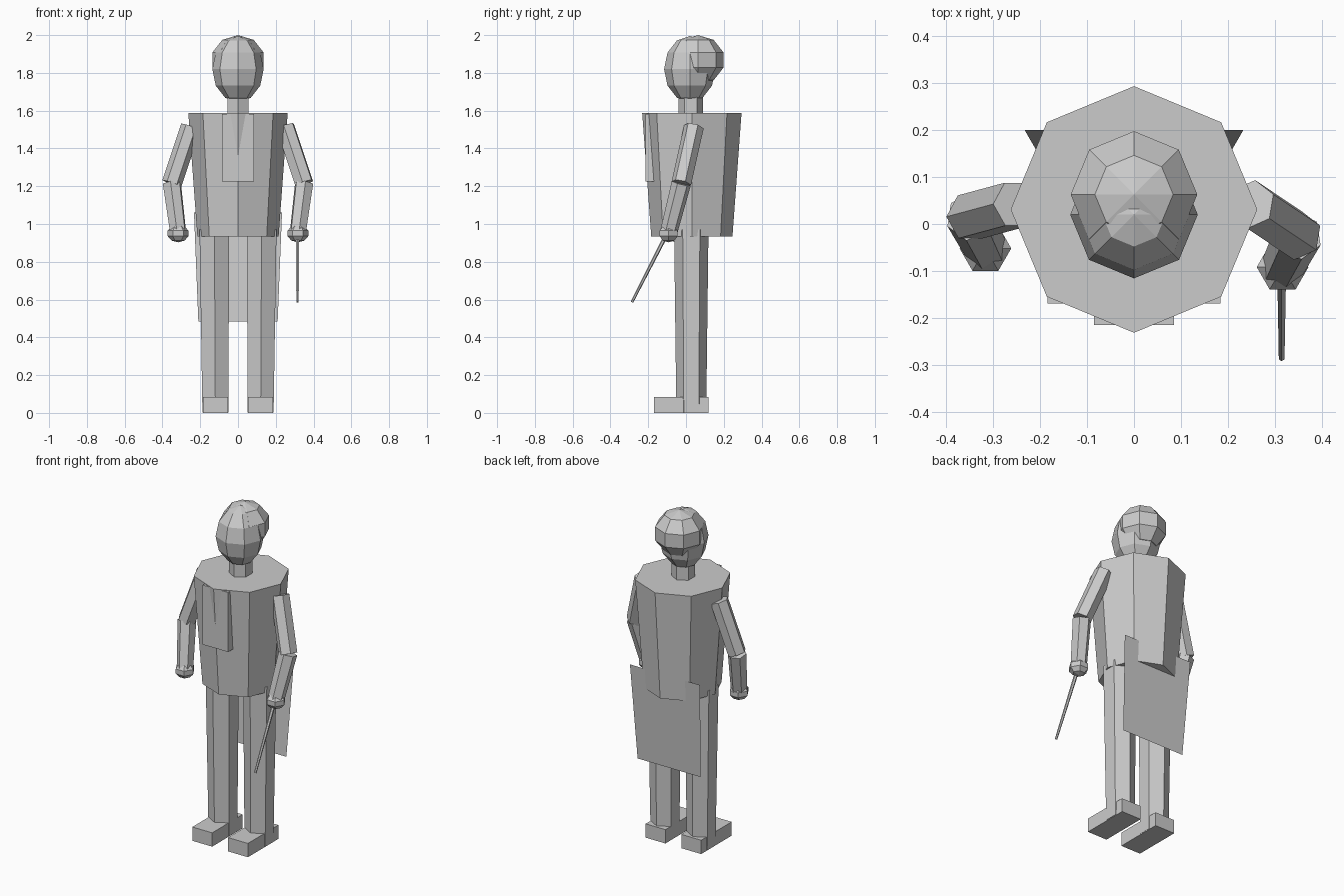
import bpy, bmesh
from math import pi
from mathutils import Matrix, Vector

if "Cube" in bpy.data.objects:
    bpy.data.objects.remove(bpy.data.objects["Cube"])

# One plain grey for the whole figure
grey = bpy.data.materials.new("plain_grey")
grey.use_nodes = True
colour = (0.6, 0.6, 0.6, 1)
grey.diffuse_color = colour
grey.node_tree.nodes["Principled BSDF"].inputs["Base Color"].default_value = colour


def finish(name, bm):
    mesh = bpy.data.meshes.new(name)
    bm.to_mesh(mesh)
    bm.free()
    mesh.materials.append(grey)
    obj = bpy.data.objects.new(name, mesh)
    bpy.context.collection.objects.link(obj)
    return obj


def prism(name, start, end, r_start, r_end, sides=6):
    """Tapered prism between two points, with a corner facing the front."""
    a, b = Vector(start), Vector(end)
    turn = Vector((0, 0, 1)).rotation_difference(b - a).to_matrix().to_4x4()
    bm = bmesh.new()
    bmesh.ops.create_cone(bm, cap_ends=True, segments=sides, radius1=r_start,
                          radius2=r_end, depth=(b - a).length,
                          matrix=Matrix.Translation((a + b) / 2) @ turn)
    return finish(name, bm)


def ball(name, centre, width, height, segments, rings, spin=0):
    matrix = (Matrix.Translation(centre) @ Matrix.Rotation(spin, 4, 'Z')
              @ Matrix.Diagonal((width, width, height, 1)))
    bm = bmesh.new()
    bmesh.ops.create_uvsphere(bm, u_segments=segments, v_segments=rings,
                              radius=1, matrix=matrix)
    return finish(name, bm)


def box(name, low, high):
    low, high = Vector(low), Vector(high)
    bm = bmesh.new()
    bmesh.ops.create_cube(bm, size=1, matrix=Matrix.Translation((low + high) / 2)
                          @ Matrix.Diagonal((*(high - low), 1)))
    return finish(name, bm)


# Torso, shirt front and neck
prism("coat_body", (0, 0.031, 0.935), (0, 0.031, 1.588), 0.215, 0.263, 8)
box("shirt_front", (-0.085, -0.215, 1.225), (0.085, -0.16, 1.583))
prism("neck", (0, 0.025, 1.56), (0, 0.025, 1.72), 0.064, 0.064)

# Head and hair
ball("head", (0, 0.02, 1.82), 0.136, 0.175, 8, 6)
ball("hair", (0, 0.063, 1.868), 0.142, 0.132, 8, 5)

# Coat tail: a single sheet hanging behind the legs
bm = bmesh.new()
corners = [(-0.233, 0.2, 1.06), (0.233, 0.2, 1.06),
           (0.21, 0.16, 0.485), (-0.21, 0.16, 0.485)]
bm.faces.new([bm.verts.new(c) for c in corners])
finish("coat_tail", bm)

# Legs, feet, arms and hands; the left forearm reaches further forward
for side, s, reach in (("left", 1, 0.04), ("right", -1, 0)):
    prism(side + "_leg", (s * 0.12, 0.028, 0.003), (s * 0.125, 0.028, 0.97), 0.079, 0.091)
    box(side + "_foot", (s * 0.119 - 0.066, -0.17, 0), (s * 0.119 + 0.066, 0.12, 0.083))
    shoulder = (s * 0.25, 0.042, 1.515)
    elbow = (s * 0.35, 0.015 - reach, 1.215)
    wrist = (s * 0.317, -0.052 - reach, 0.955)
    prism(side + "_upper_arm", shoulder, elbow, 0.053, 0.053)
    prism(side + "_forearm", elbow, wrist, 0.052, 0.046)
    ball(side + "_hand", (s * 0.317, -0.052 - reach, 0.95), 0.058, 0.047, 6, 5, pi / 2)

# Thin stick held in the left hand
prism("stick", (0.315, -0.095, 0.96), (0.315, -0.286, 0.586), 0.011, 0.007)
